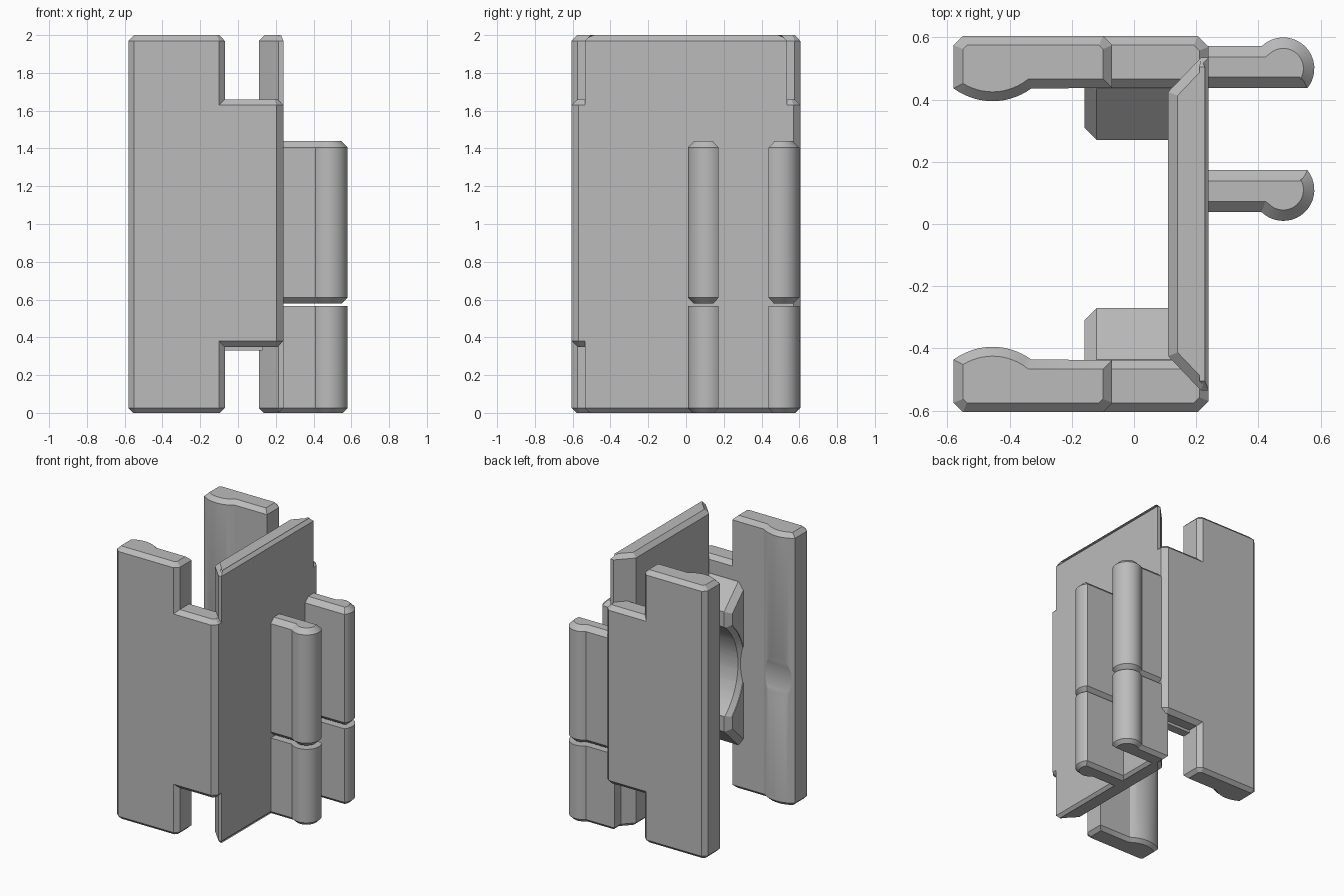
import bpy, bmesh
from math import cos, sin, radians, asin, pi
from mathutils import Vector, Matrix

cube = bpy.data.objects.get("Cube")
if cube:
    bpy.data.objects.remove(cube, do_unlink=True)

GREY = (0.5, 0.5, 0.5, 1)
grey = bpy.data.materials.new("plain_grey")
grey.use_nodes = True
grey.diffuse_color = GREY
grey.node_tree.nodes["Principled BSDF"].inputs["Base Color"].default_value = GREY


def inset(points, d):
    """Mitred inward offset of a closed outline."""
    pts = [Vector(p) for p in points]
    area = sum(a.cross(b) for a, b in zip(pts, pts[1:] + pts[:1]))
    side = 1 if area > 0 else -1
    out = []
    for i, p in enumerate(pts):
        a = (p - pts[i - 1]).normalized()
        b = (pts[(i + 1) % len(pts)] - p).normalized()
        na, nb = Vector((-a.y, a.x)) * side, Vector((-b.y, b.x)) * side
        out.append(p + (na + nb) * d / (1 + na.dot(nb)))
    return out


def finish(name, bm):
    bmesh.ops.recalc_face_normals(bm, faces=bm.faces)
    mesh = bpy.data.meshes.new(name)
    bm.to_mesh(mesh)
    bm.free()
    mesh.materials.append(grey)
    ob = bpy.data.objects.new(name, mesh)
    bpy.context.collection.objects.link(ob)
    return ob


def prism(name, outline, z0, z1, low=0.0, high=0.0, frame=None):
    """Extruded outline with chamfered lower and upper rims."""
    levels = [(z0 + low, 0), (z1 - high, 0)]
    if low:
        levels.insert(0, (z0, low))
    if high:
        levels.append((z1, high))
    bm = bmesh.new()
    rings = [[bm.verts.new((p[0], p[1], z)) for p in inset(outline, d)] for z, d in levels]
    for r, s in zip(rings, rings[1:]):
        for i in range(len(r)):
            bm.faces.new((r[i - 1], r[i], s[i], s[i - 1]))
    bm.faces.new(rings[0])
    bm.faces.new(rings[-1])
    if frame:
        bmesh.ops.transform(bm, matrix=frame, verts=bm.verts)
    return finish(name, bm)


def smooth(ob):
    bpy.ops.object.select_all(action='DESELECT')
    ob.select_set(True)
    bpy.context.view_layer.objects.active = ob
    bpy.ops.object.shade_smooth_by_angle(angle=radians(25))


def arc(cx, cy, r, a0, a1, n):
    return [(cx + r * cos(a0 + (a1 - a0) * i / n), cy + r * sin(a0 + (a1 - a0) * i / n))
            for i in range(n + 1)]


def cut(ob, cutter):
    bpy.context.view_layer.objects.active = ob
    mod = ob.modifiers.new("bore", 'BOOLEAN')
    mod.operation = 'DIFFERENCE'
    mod.solver = 'EXACT'
    mod.object = cutter
    bpy.ops.object.modifier_apply(modifier=mod.name)


# Outlines for the +y side
R = 0.21
half = asin(0.125 / R)
bulge = arc(-0.455, 0.395 + R, R, -pi / 2 - half, -pi / 2 + half, 14)
post = [(-0.07, 0.437), (-0.07, 0.575), (-0.1, 0.605), (-0.55, 0.605), (-0.58, 0.575)] + bulge
web = [(-0.2, 0.437), (0.24, 0.437), (0.24, 0.57), (0.205, 0.605), (-0.2, 0.605)]
lug = [(0.5, 0.33), (0.435, 0.33), (0.27, 0.49), (0.27, 1.37), (0.435, 1.53), (0.5, 1.53)]

# Bore along x, with a flared mouth at the lugs
along_x = Matrix(((0, 0, 1, 0), (1, 0, 0, 0), (0, 1, 0, 0), (0, 0, 0, 1)))
BORE = 0.425
circle = arc(0, 0.93, BORE, 0, 2 * pi, 64)[:-1]
bore = prism("bore_cutter", circle, -0.8, 0.11, frame=along_x)
mouth_ring = arc(0, 0.93, BORE + 0.03, 0, 2 * pi, 64)[:-1]
mouth = prism("mouth_cutter", mouth_ring, -0.2, -0.12, high=0.035, frame=along_x)

# Side arms and inner lugs, mirrored front and back
for s, side in ((-1, "front"), (1, "back")):
    flip = lambda pts: [(x, s * y) for x, y in pts]
    p = prism(side + "_arm_post", flip(post), 0, 2, 0.025, 0.03)
    cut(p, bore)
    smooth(p)
    prism(side + "_arm_web", flip(web), 0.35, 1.66, 0.03, 0.03)
    l = prism(side + "_inner_lug", [(s * y, z) for y, z in lug], -0.16, 0.13,
              low=0.04, frame=along_x)
    cut(l, bore)
    cut(l, mouth)
    smooth(l)

for c in (bore, mouth):
    bpy.data.objects.remove(c, do_unlink=True)

# Connecting plate with mitred ends
prism("end_plate", [(0.11, -0.425), (0.215, -0.535), (0.24, -0.535),
                    (0.24, 0.535), (0.215, 0.535), (0.11, 0.425)], 0, 2, 0.025, 0.03)

# Pair of hooked clips, each split into an upper and a lower piece
a_start, a_end = -asin(0.63), pi - asin(0.72)
head = arc(0, 0, 0.1, a_start, a_end, 20)
for name, cy, s in (("back", 0.5, 1), ("front", 0.11, -1)):
    hook = [(0.48 + x, cy + s * y) for x, y in head]
    hook += [(0.18, cy + s * 0.072), (0.18, cy - s * 0.063)]
    smooth(prism(name + "_upper_clip", hook, 0.58, 1.44, 0.03, 0.035))
    smooth(prism(name + "_lower_clip", hook, 0, 0.565, 0.025, 0))
